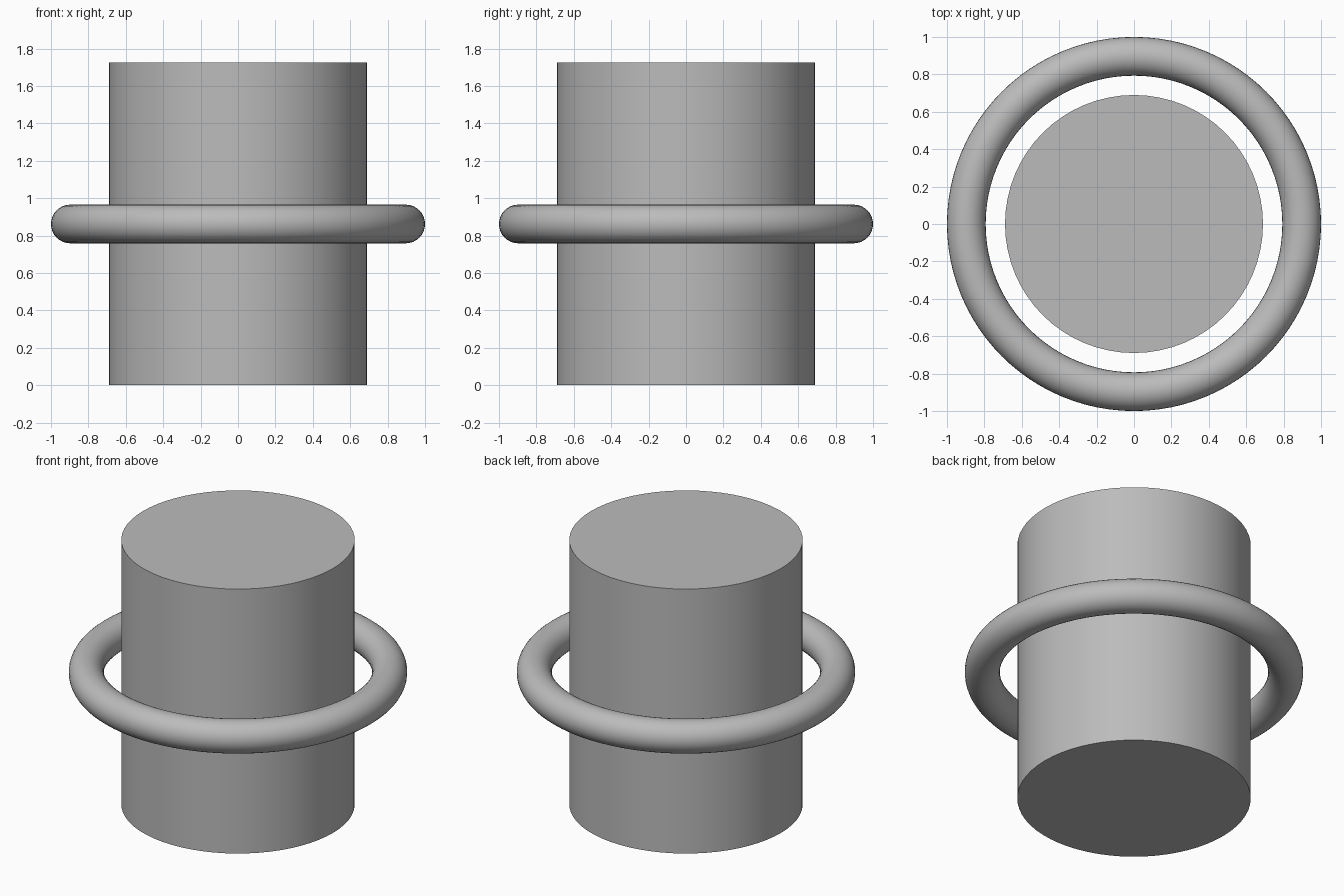
import bpy
import math

cube = bpy.data.objects.get("Cube")
if cube:
    bpy.data.objects.remove(cube, do_unlink=True)

UNIT = 2 / 5.8
HEIGHT = 5 * UNIT


def make_material(name, colour):
    mat = bpy.data.materials.new(name)
    mat.use_nodes = True
    mat.diffuse_color = colour
    mat.node_tree.nodes["Principled BSDF"].inputs["Base Color"].default_value = colour
    return mat


def finish(name, mat):
    obj = bpy.context.object
    obj.name = obj.data.name = name
    obj.data.materials.append(mat)
    bpy.ops.object.shade_smooth_by_angle(angle=math.radians(30))


grey = make_material("plain grey", (0.5, 0.5, 0.5, 1))

# Solid drum standing on the ground
bpy.ops.mesh.primitive_cylinder_add(
    vertices=64, radius=2 * UNIT, depth=HEIGHT, location=(0, 0, HEIGHT / 2))
finish("drum", grey)

# Ring floating around the middle of the drum
bpy.ops.mesh.primitive_torus_add(
    major_radius=2.6 * UNIT, minor_radius=0.3 * UNIT,
    major_segments=96, minor_segments=32, location=(0, 0, HEIGHT / 2))
finish("ring", grey)
